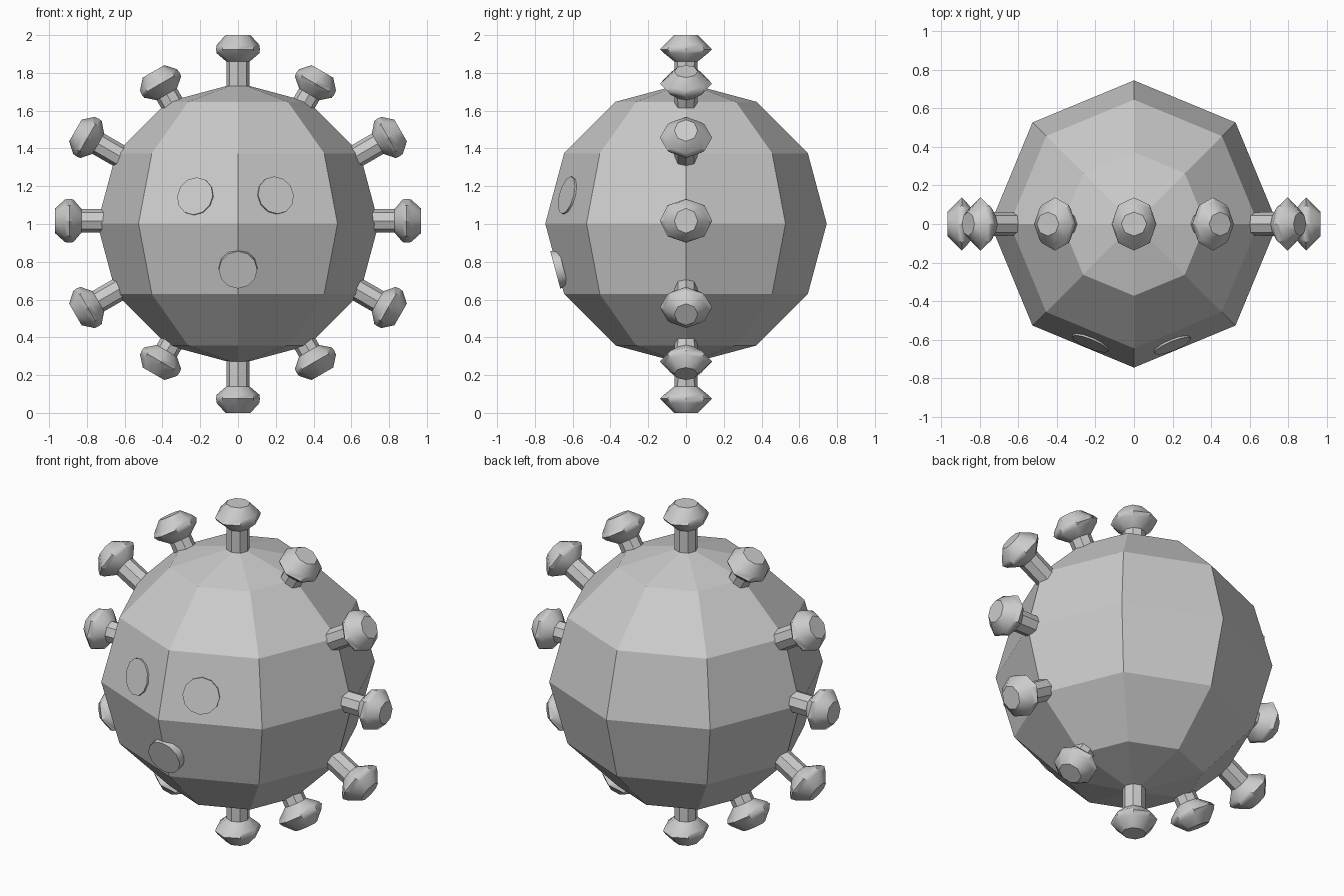
import bpy, bmesh
from math import cos, sin, pi, radians
from mathutils import Vector, Matrix

if "Cube" in bpy.data.objects:
    bpy.data.objects.remove(bpy.data.objects["Cube"])

CENTRE = 1.005


def make_object(name, bm, smooth=False):
    bmesh.ops.recalc_face_normals(bm, faces=bm.faces[:])
    mesh = bpy.data.meshes.new(name)
    bm.to_mesh(mesh)
    bm.free()
    obj = bpy.data.objects.new(name, mesh)
    bpy.context.collection.objects.link(obj)
    if smooth:
        bpy.ops.object.select_all(action='DESELECT')
        bpy.context.view_layer.objects.active = obj
        obj.select_set(True)
        bpy.ops.object.shade_smooth_by_angle(angle=radians(35))
    return obj


# Body: faceted eight-sided ball with a corner edge at the front
bm = bmesh.new()
bmesh.ops.create_uvsphere(bm, u_segments=8, v_segments=6, radius=0.745)
bmesh.ops.translate(bm, verts=bm.verts[:], vec=(0, 0, CENTRE - 0.003))
make_object("body", bm)

# Spike cross-sections, tip to root: (distance along axis, in-plane radius, y radius)
SPIKE = [(0, .066, .062), (-.052, .113, .114), (-.075, .116, .138),
         (-.096, .113, .116), (-.14, .062, .062), (-.33, .062, .060)]


def spike(name, tip, angle):
    axis = Vector((cos(angle), 0, sin(angle)))
    side = Vector((-sin(angle), 0, cos(angle)))
    bm = bmesh.new()
    rings = []
    for along, rs, ry in SPIKE:
        ring = []
        for k in range(8):
            a = k * pi / 4
            ring.append(bm.verts.new(Vector(tip) + axis * along
                                     + side * (rs * cos(a)) + Vector((0, ry * sin(a), 0))))
        rings.append(ring)
    for r0, r1 in zip(rings, rings[1:]):
        for k in range(8):
            j = (k + 1) % 8
            bm.faces.new((r0[k], r0[j], r1[j], r1[k]))
    bm.faces.new(rings[0])
    bm.faces.new(rings[-1])
    make_object(name, bm, smooth=True)


# Spikes: top and bottom, then mirrored pairs around the body
spike("spike_top", (0, 0, 2.0), pi / 2)
spike("spike_bottom", (0, 0, 0), -pi / 2)
PAIRS = [(.447, 1.808, 60), (.861, 1.495, 30), (.968, 1.017, 0),
         (.861, .521, -30), (.447, .207, -60)]
for i, (x, z, deg) in enumerate(PAIRS):
    spike(f"spike_right_{i + 1}", (x, 0, z), radians(deg))
    spike(f"spike_left_{i + 1}", (-x, 0, z), radians(180 - deg))


# Face discs: thin rounds lying on the facets
def disc(name, front, turn, tilt, radius=0.102, depth=0.045):
    normal = Vector((sin(turn) * cos(tilt), -cos(turn) * cos(tilt), sin(tilt)))
    rot = normal.to_track_quat('Z', 'Y').to_matrix().to_4x4()
    bm = bmesh.new()
    bmesh.ops.create_cone(bm, cap_ends=True, segments=12, radius1=radius, radius2=radius,
                          depth=depth,
                          matrix=Matrix.Translation(Vector(front) - normal * depth / 2) @ rot)
    make_object(name, bm, smooth=True)


disc("left_eye", (-.228, -.622, 1.148), radians(-22.5), radians(14))
disc("right_eye", (.201, -.633, 1.153), radians(22.5), radians(14))
disc("mouth", (0, -.692, .757), 0, radians(-15))
